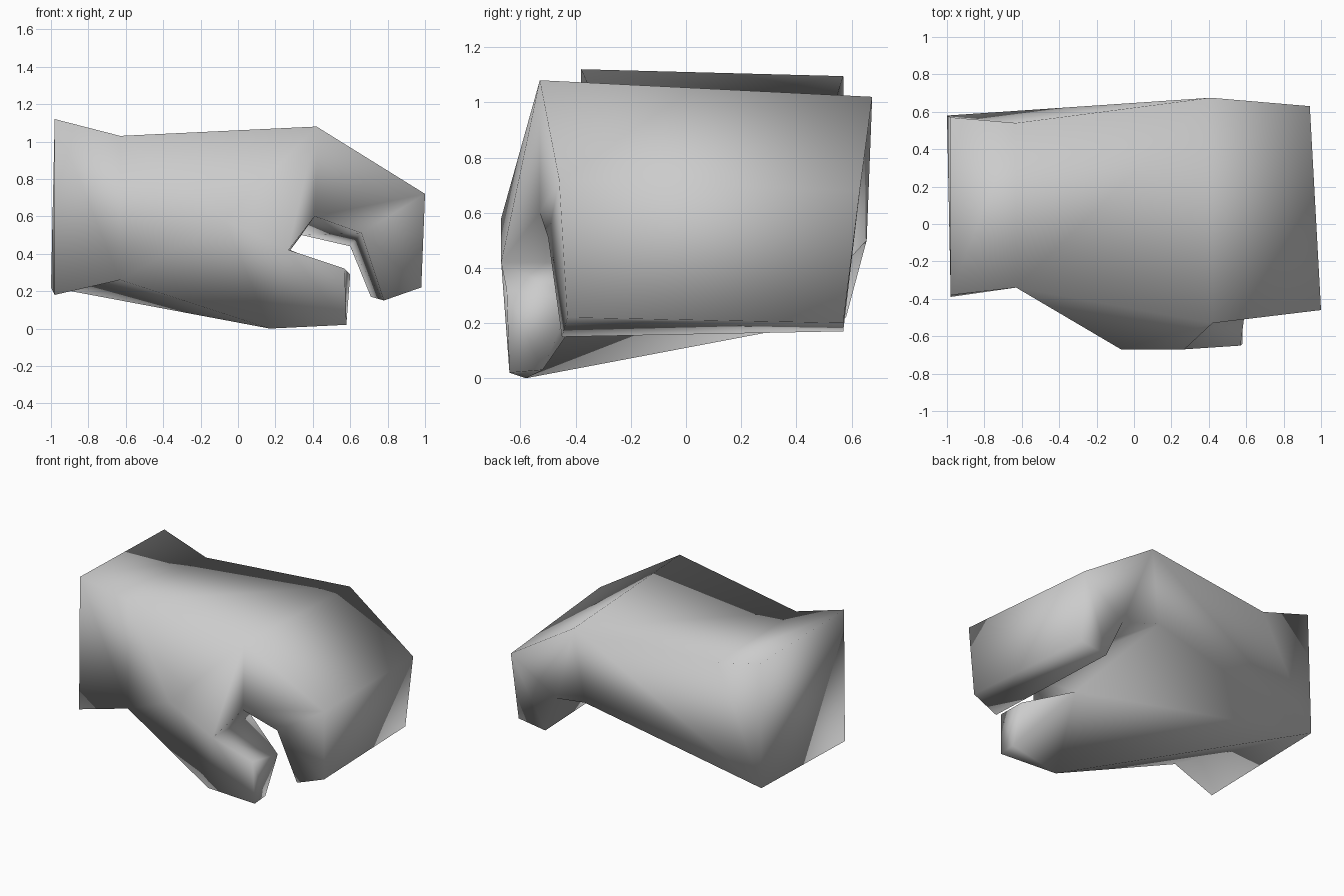
import bpy
import bmesh

cube = bpy.data.objects.get("Cube")
if cube:
    bpy.data.objects.remove(cube, do_unlink=True)

grey = bpy.data.materials.new("plain_grey")
grey.use_nodes = True
color = (0.6, 0.6, 0.6, 1)
grey.diffuse_color = color
grey.node_tree.nodes["Principled BSDF"].inputs["Base Color"].default_value = color

bm = bmesh.new()


def ring(*points):
    return [bm.verts.new(p) for p in points]


def face(*verts):
    bm.faces.new(verts)


def loft(a, b):
    """Join two four-sided rings with a band of quads."""
    for i in range(len(a)):
        j = (i + 1) % len(a)
        face(a[i], a[j], b[j], b[i])


# Cross-sections: front top, back top, back bottom, front bottom
cuff = ring((-.98, -.38, 1.12), (-.98, .57, 1.095), (-1, .58, .22), (-.98, -.39, .18))
knuckle = ring((.42, -.53, 1.08), (.41, .675, 1.02), (.34, .655, .5), (.41, -.53, .6))
bend = ring((1, -.46, .72), (.94, .63, .68), (.6, .6, .44), (.66, -.5, .51))
fingertip = ring((.98, -.43, .22), (.92, .57, .2), (.71, .57, .17), (.78, -.45, .15))
# Thumb end: outer top, inner top, inner bottom, outer bottom
thumb_tip = ring((.57, -.65, .32), (.6, -.41, .29), (.58, -.52, .03), (.58, -.64, .02))
# Wrist corners and thumb root
wrist_front, wrist_back, wrist_low = ring((-.63, -.34, 1.03), (-.63, .54, 1), (-.63, -.34, .26))
bulge, crotch, heel, inner = ring((-.07, -.67, .58), (.27, -.67, .42),
                                  (.17, -.58, 0), (.28, -.25, .42))
cuff_front, cuff_back, cuff_heel, cuff_low = cuff
knuckle_front, knuckle_back, crease_back, crease_front = knuckle
outer_top, inner_top, inner_low, outer_low = thumb_tip

# Curled fingers
loft(knuckle, bend)
loft(bend, fingertip)
face(*fingertip)

# Cuff end and flare
face(*cuff)
face(cuff_front, cuff_back, wrist_back, wrist_front)
face(cuff_front, wrist_front, wrist_low, cuff_low)

# Back of the hand and far side
face(wrist_front, wrist_back, knuckle_back, knuckle_front)
face(cuff_back, wrist_back, cuff_heel)
face(wrist_back, knuckle_back, cuff_heel)
face(cuff_heel, knuckle_back, crease_back)

# Palm
face(cuff_low, wrist_low, cuff_heel)
face(wrist_low, heel, cuff_heel)
face(heel, inner, cuff_heel)
face(inner, crease_back, cuff_heel)
face(crease_front, crease_back, inner, crotch)

# Thumb side of the hand
face(wrist_front, knuckle_front, bulge)
face(wrist_front, bulge, wrist_low)
face(bulge, heel, wrist_low)
face(bulge, crotch, heel)
face(knuckle_front, crotch, bulge)
face(knuckle_front, crease_front, crotch)

# Thumb
face(crotch, outer_top, outer_low, heel)
face(crotch, inner, inner_top, outer_top)
face(inner, heel, inner_low, inner_top)
face(heel, outer_low, inner_low)
face(*thumb_tip)

bmesh.ops.recalc_face_normals(bm, faces=bm.faces)
for f in bm.faces:
    f.smooth = True

mesh = bpy.data.meshes.new("mitten_hand")
bm.to_mesh(mesh)
bm.free()
mesh.materials.append(grey)
hand = bpy.data.objects.new("mitten_hand", mesh)
bpy.context.collection.objects.link(hand)
